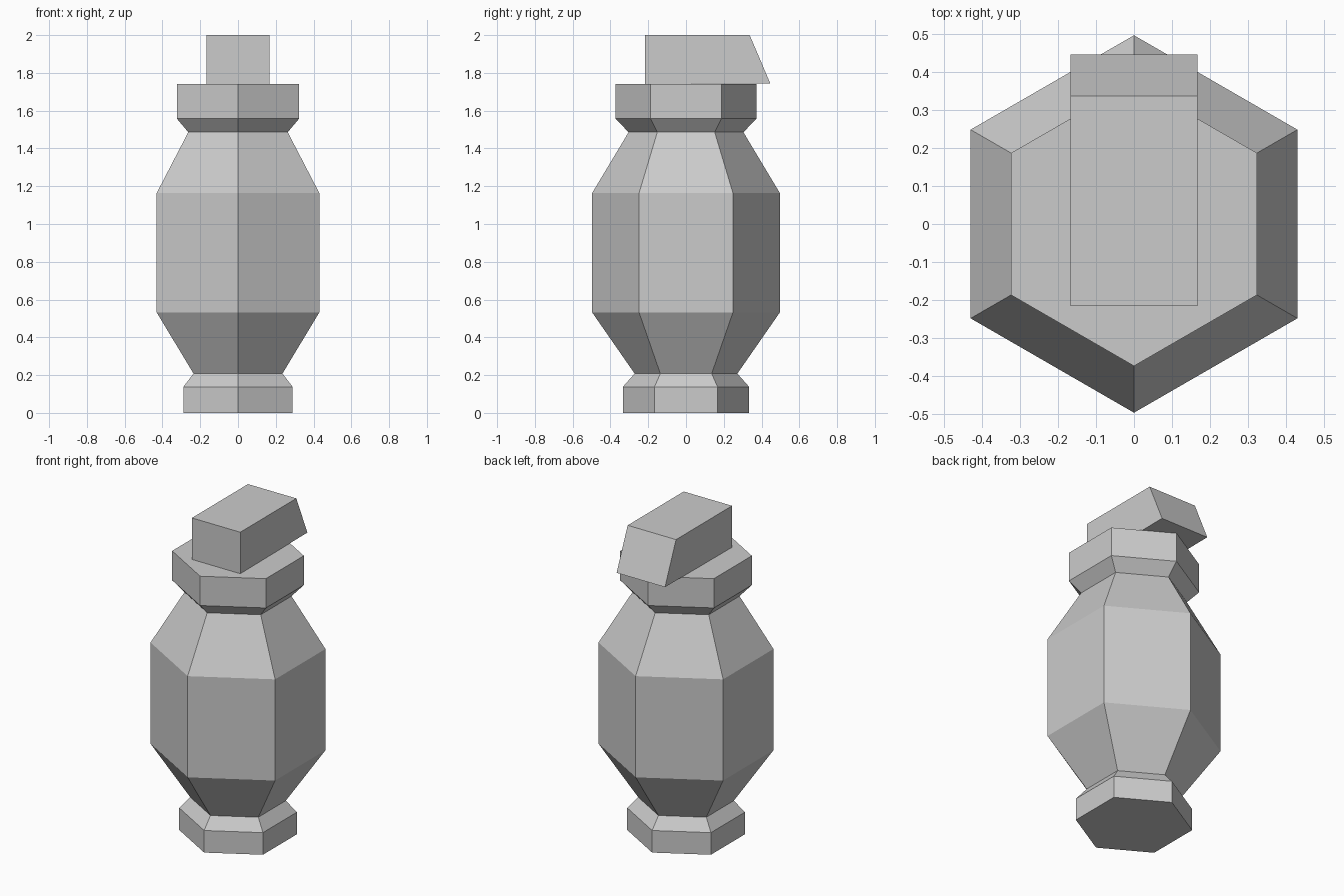
import bpy
import bmesh
from math import cos, sin, pi

if "Cube" in bpy.data.objects:
    bpy.data.objects.remove(bpy.data.objects["Cube"])


def make_object(name, bm):
    bmesh.ops.recalc_face_normals(bm, faces=bm.faces[:])
    mesh = bpy.data.meshes.new(name)
    bm.to_mesh(mesh)
    bm.free()
    obj = bpy.data.objects.new(name, mesh)
    bpy.context.collection.objects.link(obj)
    return obj


def turned(name, profile, sides=6):
    """Stack of polygon rings (radius, z), corners on the y axis, capped at both ends."""
    bm = bmesh.new()
    rings = [[bm.verts.new((r * sin(2 * pi * i / sides), r * cos(2 * pi * i / sides), z))
              for i in range(sides)] for r, z in profile]
    for low, high in zip(rings, rings[1:]):
        for i in range(sides):
            j = (i + 1) % sides
            bm.faces.new((low[i], low[j], high[j], high[i]))
    bm.faces.new(rings[0])
    bm.faces.new(rings[-1])
    return make_object(name, bm)


def extruded(name, outline, half_width):
    """Side outline (y, z) extruded symmetrically along x."""
    bm = bmesh.new()
    face = bm.faces.new([bm.verts.new((-half_width, y, z)) for y, z in outline])
    result = bmesh.ops.extrude_face_region(bm, geom=[face], use_keep_orig=True)
    moved = [g for g in result["geom"] if isinstance(g, bmesh.types.BMVert)]
    bmesh.ops.translate(bm, verts=moved, vec=(2 * half_width, 0, 0))
    return make_object(name, bm)


# Hexagonal vessel: foot, belly, neck and collar in one profile
turned("vessel", [(0.334, 0), (0.334, 0.138), (0.272, 0.208), (0.497, 0.532),
                  (0.497, 1.164), (0.304, 1.486), (0.374, 1.558), (0.374, 1.741)])

# Block on top with a sloped, overhanging back end
extruded("top_block", [(-0.216, 1.741), (0.446, 1.745), (0.337, 2.0), (-0.216, 2.0)], 0.167)
